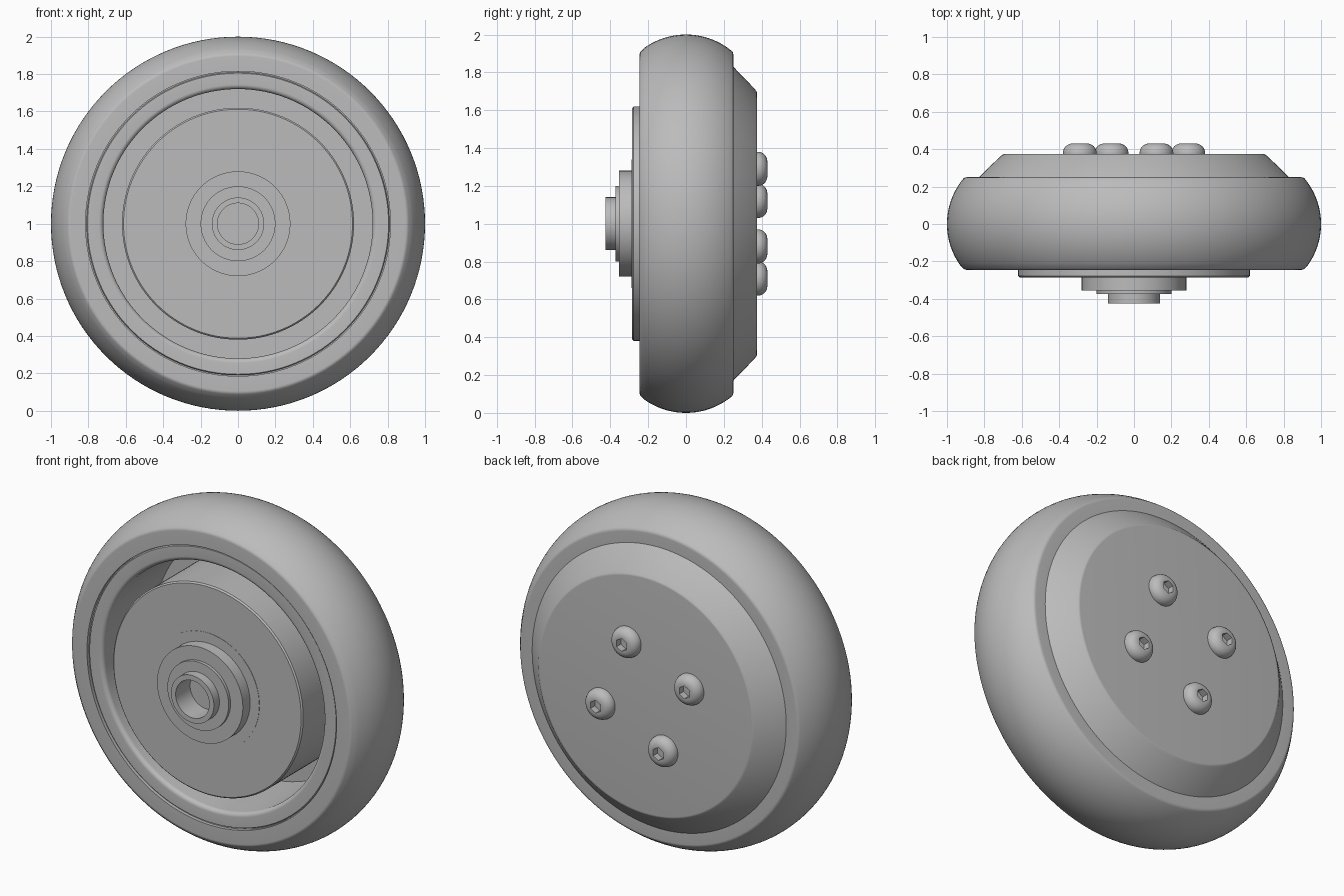
import bpy, bmesh, math
from mathutils import Matrix, Vector

if "Cube" in bpy.data.objects:
    bpy.data.objects.remove(bpy.data.objects["Cube"], do_unlink=True)

grey = bpy.data.materials.new("plain grey")
grey.use_nodes = True
grey.diffuse_color = (0.5, 0.5, 0.5, 1)
grey.node_tree.nodes["Principled BSDF"].inputs["Base Color"].default_value = (0.5, 0.5, 0.5, 1)


def arc(r, y, radius, start, end, steps):
    """Points of an arc in the (radius, y) profile plane, angles in degrees."""
    angles = [math.radians(start + (end - start) * i / steps) for i in range(steps + 1)]
    return [(r + radius * math.cos(a), y + radius * math.sin(a)) for a in angles]


def lathe(name, profile, centre=(0, 0, 1), segments=128, closed=False):
    """Turn a (radius, y) profile around the wheel axis."""
    bm = bmesh.new()
    verts = [bm.verts.new((r, y, 0)) for r, y in profile]
    edges = [bm.edges.new(pair) for pair in zip(verts, verts[1:])]
    if closed:
        edges.append(bm.edges.new((verts[-1], verts[0])))
    bmesh.ops.spin(bm, geom=verts + edges, axis=(0, 1, 0), cent=(0, 0, 0),
                   angle=math.tau, steps=segments, use_duplicate=False)
    bmesh.ops.remove_doubles(bm, verts=bm.verts, dist=0.0004)
    bmesh.ops.recalc_face_normals(bm, faces=bm.faces)
    mesh = bpy.data.meshes.new(name)
    bm.to_mesh(mesh)
    bm.free()
    mesh.materials.append(grey)
    obj = bpy.data.objects.new(name, mesh)
    obj.location = centre
    bpy.context.collection.objects.link(obj)
    return obj


def smooth(obj):
    bpy.ops.object.select_all(action="DESELECT")
    obj.select_set(True)
    bpy.context.view_layer.objects.active = obj
    bpy.ops.object.shade_smooth_by_angle(angle=math.radians(28))


# Tyre with crowned tread and rounded shoulders
tyre = lathe("tyre", [(0.815, -0.245)] + arc(0.895, -0.22, 0.025, -90, -40, 5)
             + arc(0.62, 0, 0.38, -36, 36, 32)
             + arc(0.895, 0.225, 0.025, 40, 90, 5) + [(0.815, 0.25)], closed=True)

# Rim liner with a rolled inner lip and a fine groove against the tyre
rim = lathe("rim", [(0.82, 0.24), (0.82, -0.225), (0.81, -0.225), (0.805, -0.235)]
            + arc(0.745, -0.21, 0.025, -90, -180, 6) + [(0.72, 0.26), (0.8, 0.26)], closed=True)

# Back cover with a bevelled edge
cover = lathe("back_cover", [(0, 0.25), (0.83, 0.25), (0.71, 0.366)]
              + arc(0.69, 0.355, 0.02, 45, 90, 4) + [(0, 0.375)])

# Motor drum inside the rim
drum = lathe("motor_drum", [(0, -0.285), (0.612, -0.285), (0.62, -0.277), (0.62, 0.26), (0, 0.26)])

# Stepped hub with a bored shaft
plate = lathe("hub_plate", [(0.1, -0.28), (0.34, -0.28), (0.34, -0.287), (0.1, -0.287)], closed=True)
drum_hub = lathe("stepped_hub", [(0.28, -0.27), (0.28, -0.355), (0.2, -0.355), (0.2, -0.373),
                                 (0.14, -0.373), (0.14, -0.425), (0.11, -0.425),
                                 (0.11, -0.29), (0, -0.29)])

for part in (tyre, rim, cover, drum, plate, drum_hub):
    smooth(part)

# Four button-head bolts with hexagonal sockets
for i in range(4):
    spot = Matrix.Rotation(i * math.pi / 2, 3, "Y") @ Vector((0.29, 0, -0.12)) + Vector((0, 0, 1))
    bolt = lathe(f"bolt_{i + 1}", [(0, 0.36), (0.09, 0.36), (0.09, 0.378)]
                 + arc(0.04, 0.38, 0.05, 0, 90, 8) + [(0, 0.43)], spot, 48)
    bpy.ops.mesh.primitive_cylinder_add(vertices=6, radius=0.038, depth=0.08,
                                        location=spot + Vector((0, 0.43, 0)),
                                        rotation=(math.pi / 2, 0, 0))
    cutter = bpy.context.object
    cutter.name = "socket_cutter"
    cutter.hide_render = True
    cutter.data.materials.append(grey)
    bpy.ops.object.select_all(action="DESELECT")
    bolt.select_set(True)
    bpy.context.view_layer.objects.active = bolt
    cut = bolt.modifiers.new("socket", "BOOLEAN")
    cut.operation = "DIFFERENCE"
    cut.object = cutter
    bpy.ops.object.modifier_apply(modifier=cut.name)
    bpy.data.objects.remove(cutter, do_unlink=True)
    smooth(bolt)
